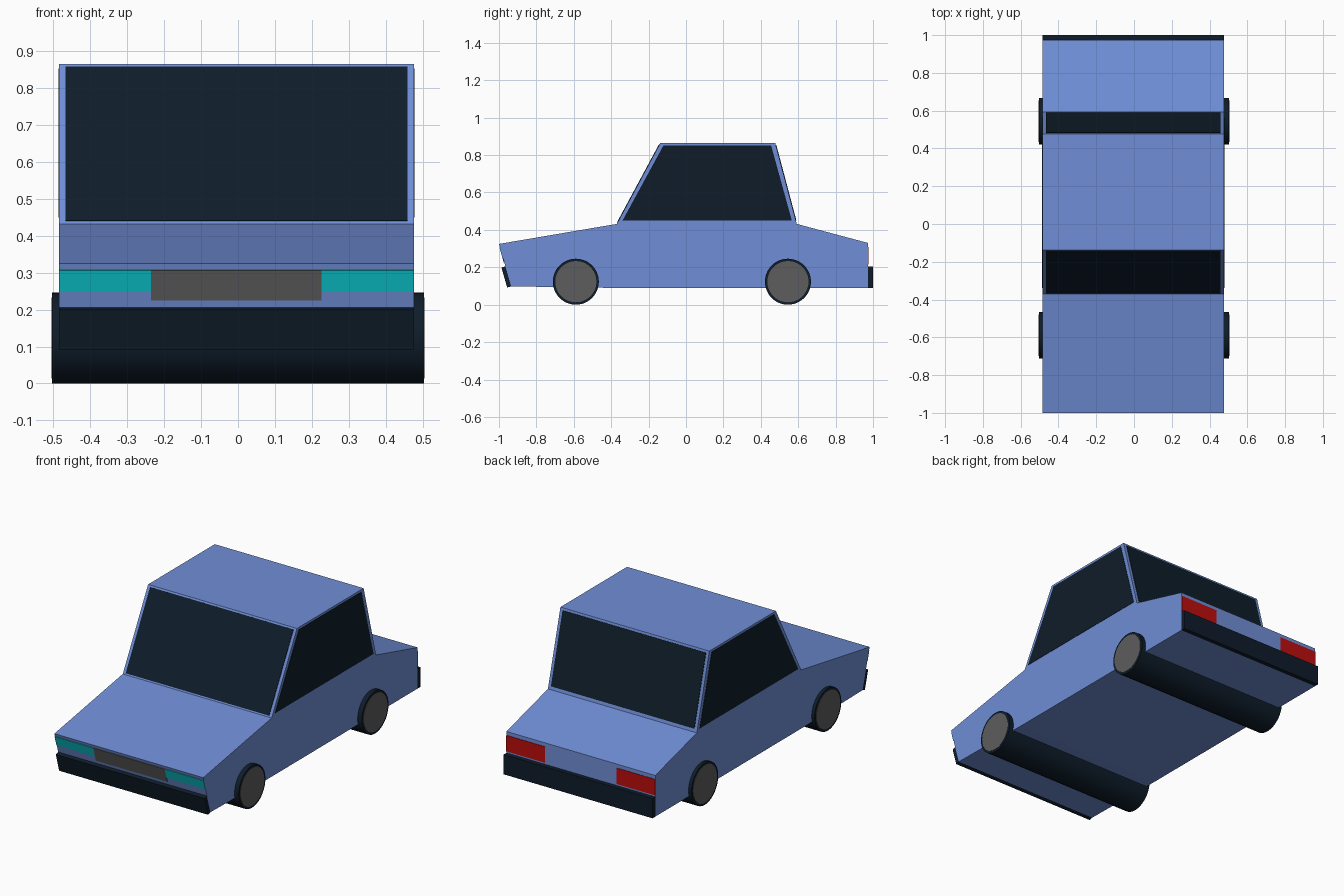
import bpy, bmesh, math

if "Cube" in bpy.data.objects:
    bpy.data.objects.remove(bpy.data.objects["Cube"])

X0, X1 = -0.484, 0.476          # body sides


def material(name, rgb):
    m = bpy.data.materials.new(name)
    m.diffuse_color = (*rgb, 1)
    m.use_nodes = True
    m.node_tree.nodes["Principled BSDF"].inputs["Base Color"].default_value = m.diffuse_color
    return m


BLUE = material("blue_paint", (0.16, 0.27, 0.67))
DARK = material("dark_glass_rubber", (0.0045, 0.012, 0.023))
GREY = material("grey_metal", (0.11, 0.11, 0.11))
TEAL = material("teal_lamp", (0.003, 0.55, 0.6))
RED = material("red_lamp", (0.5, 0.004, 0.004))


def prism(name, profile, x0, x1, mat):
    """Extrude a (y, z) profile from x0 to x1."""
    bm = bmesh.new()
    face = bm.faces.new([bm.verts.new((x0, y, z)) for y, z in profile])
    ext = bmesh.ops.extrude_face_region(bm, geom=[face])
    moved = [v for v in ext["geom"] if isinstance(v, bmesh.types.BMVert)]
    bmesh.ops.translate(bm, verts=moved, vec=(x1 - x0, 0, 0))
    bmesh.ops.recalc_face_normals(bm, faces=bm.faces)
    me = bpy.data.meshes.new(name)
    bm.to_mesh(me)
    bm.free()
    me.materials.append(mat)
    ob = bpy.data.objects.new(name, me)
    bpy.context.collection.objects.link(ob)
    return ob


def panel(name, a, b, z0, z1, x0, x1, mat, t=0.003):
    """Thin panel on the body edge a-b (a above b), between heights z0 and z1."""
    at = lambda z: a[0] + (b[0] - a[0]) * (z - a[1]) / (b[1] - a[1])
    s = -1 if a[0] < 0 else 1
    dy, dz = b[0] - a[0], a[1] - b[1]
    n = math.hypot(dy, dz)
    oy, oz = s * t * dz / n, s * t * dy / n
    lo, hi = (at(z0), z0), (at(z1), z1)
    prism(name, [lo, hi, (hi[0] + oy, hi[1] + oz), (lo[0] + oy, lo[1] + oz)], x0, x1, mat)


def disc(name, y, x0, x1, r, mat):
    bpy.ops.mesh.primitive_cylinder_add(vertices=48, radius=r, depth=x1 - x0,
                                        location=((x0 + x1) / 2, y, 0.123),
                                        rotation=(0, math.pi / 2, 0))
    ob = bpy.context.object
    ob.name = name
    ob.data.materials.append(mat)
    bpy.ops.object.shade_smooth_by_angle(angle=math.radians(40))


# Body shell with cabin
nose, chin = (-1.0, 0.325), (-0.935, 0.098)
cowl, roof_f, roof_r, deck = (-0.37, 0.432), (-0.137, 0.865), (0.477, 0.865), (0.592, 0.432)
tail, tail_low = (0.974, 0.33), (0.974, 0.09)
prism("body", [nose, cowl, roof_f, roof_r, deck, tail, tail_low, (-0.4, 0.09), chin], X0, X1, BLUE)

# Windows
panel("windshield", roof_f, cowl, 0.439, 0.856, -0.466, 0.458, DARK)
panel("rear_window", roof_r, deck, 0.45, 0.852, -0.466, 0.458, DARK)
side = [(-0.34, 0.449), (-0.12, 0.852), (0.455, 0.852), (0.566, 0.449)]
prism("right_window", side, X1, X1 + 0.002, DARK)
prism("left_window", side, X0 - 0.002, X0, DARK)

# Grille, lamps and bumpers
panel("grille", nose, chin, 0.225, 0.307, -0.235, 0.226, GREY)
panel("front_bumper", nose, chin, 0.098, 0.205, X0, X1, DARK, 0.022)
prism("rear_bumper", [(0.974, 0.09), (1.0, 0.09), (1.0, 0.205), (0.974, 0.205)], X0, X1, DARK)
for label, xa, xb in (("left", X0, -0.235), ("right", 0.226, X1)):
    panel(label + "_headlight", nose, chin, 0.251, 0.307, xa, xb, TEAL)
    panel(label + "_tail_light", tail, tail_low, 0.215, 0.308, xa, xb, RED)

# Full-width wheel rollers with hub discs
for label, y in (("front", -0.589), ("rear", 0.545)):
    disc(label + "_wheels", y, -0.503, 0.503, 0.123, DARK)
    disc(label + "_right_hub", y, 0.502, 0.505, 0.11, GREY)
    disc(label + "_left_hub", y, -0.505, -0.502, 0.11, GREY)
